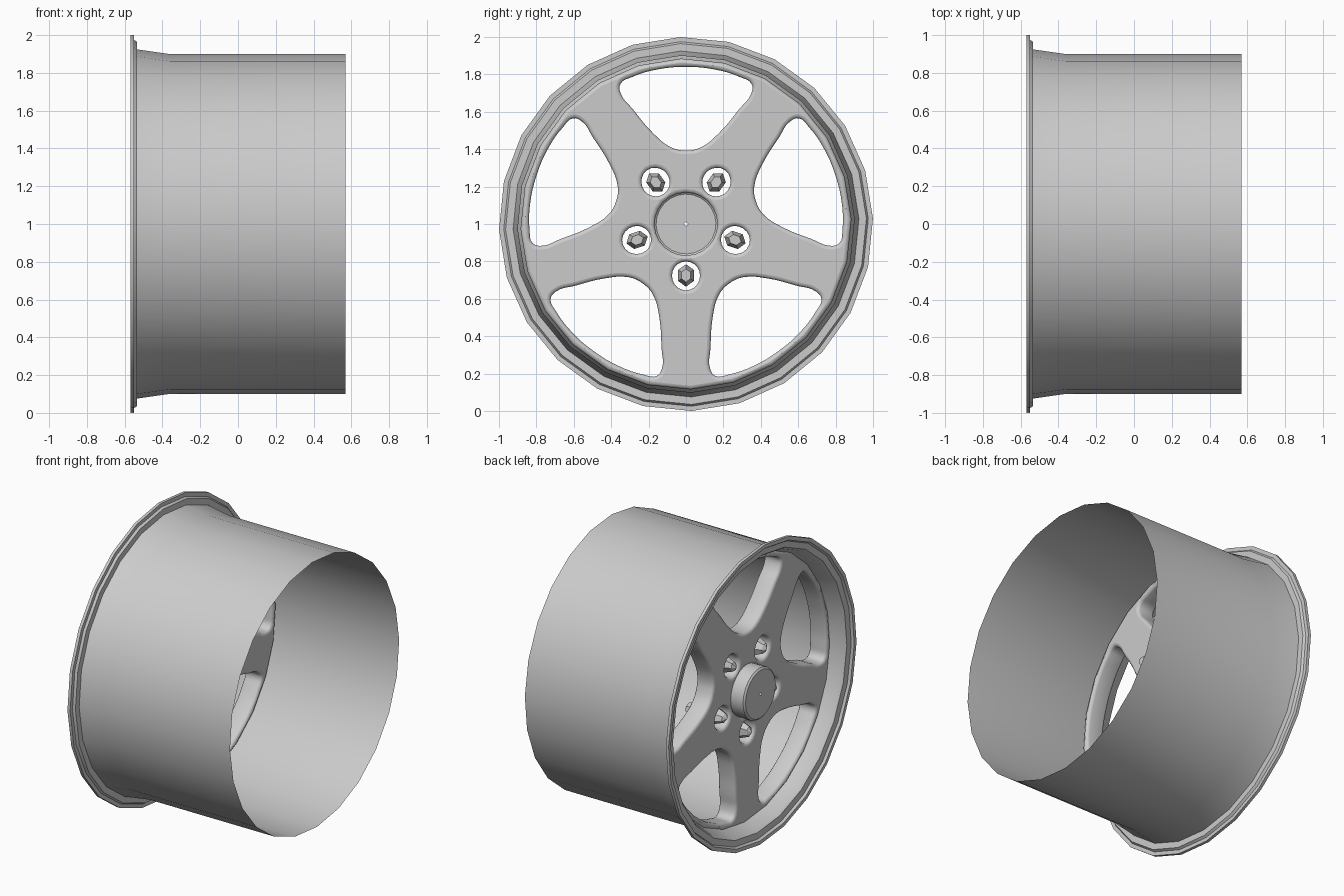
import bpy, bmesh
from math import sin, cos, pi, radians
from mathutils import Matrix

cube = bpy.data.objects.get("Cube")
if cube:
    bpy.data.objects.remove(cube, do_unlink=True)

# One plain grey for the whole wheel
grey = bpy.data.materials.new("light grey")
grey.use_nodes = True
colour = (0.6, 0.6, 0.6, 1)
grey.diffuse_color = colour
grey.node_tree.nodes["Principled BSDF"].inputs["Base Color"].default_value = colour

SIDES = 24
START = radians(-91.7 + 3.4)
SPOKES = 5
STEP = 2 * pi / SPOKES
# Parts are made around local z, which becomes the wheel axle along world x
AXLE = Matrix(((0, 0, 1, 0), (1, 0, 0, 0), (0, 1, 0, 1), (0, 0, 0, 1)))


def finish(obj, smooth=True):
    obj.data.materials.clear()
    obj.data.materials.append(grey)
    bpy.ops.object.select_all(action='DESELECT')
    obj.select_set(True)
    bpy.context.view_layer.objects.active = obj
    if smooth:
        bpy.ops.object.shade_smooth_by_angle(angle=radians(35))


def lathe(name, profile, sides=SIDES, start=START, place=Matrix(), smooth=True):
    """Spin (depth, radius) points around the axle."""
    bm = bmesh.new()
    rings = [[bm.verts.new((r * cos(start + 2 * pi * i / sides),
                            r * sin(start + 2 * pi * i / sides), d))
              for i in range(sides)] for d, r in profile]
    for a, b in zip(rings, rings[1:]):
        for i in range(sides):
            j = (i + 1) % sides
            bm.faces.new((a[i], a[j], b[j], b[i]))
    bmesh.ops.remove_doubles(bm, verts=bm.verts, dist=0.0001)
    bmesh.ops.recalc_face_normals(bm, faces=bm.faces)
    mesh = bpy.data.meshes.new(name)
    bm.to_mesh(mesh)
    bm.free()
    obj = bpy.data.objects.new(name, mesh)
    bpy.context.collection.objects.link(obj)
    obj.matrix_world = AXLE @ place
    finish(obj, smooth)
    return obj


# Thin barrel with stepped flange and inner lip
lathe("barrel", [(0.57, 0.9), (-0.36, 0.9), (-0.535, 0.925), (-0.535, 0.965),
                 (-0.55, 0.975), (-0.55, 1), (-0.57, 1), (-0.57, 0.975),
                 (-0.555, 0.965), (-0.55, 0.925), (-0.53, 0.91), (-0.44, 0.875)])

# Spoked face: a filled outline with window, bolt and centre openings
curve = bpy.data.curves.new("spoked_face", 'CURVE')
curve.dimensions = '2D'
curve.fill_mode = 'BOTH'
curve.extrude = 0.045
curve.bevel_depth = 0.02
curve.offset = -0.02
curve.bevel_resolution = 2


def polygon(radius):
    spline = curve.splines.new('POLY')
    spline.points.add(SIDES - 1)
    for i, p in enumerate(spline.points):
        a = START + 2 * pi * i / SIDES
        p.co = (radius * cos(a), radius * sin(a), 0, 1)
    spline.use_cyclic_u = True


def opening(points, angle, resolution):
    spline = curve.splines.new('BEZIER')
    spline.bezier_points.add(len(points) - 1)
    turn = Matrix.Rotation(angle, 3, 'Z')
    for p, (x, y) in zip(spline.bezier_points, points):
        p.co = turn @ Matrix.Translation((x, y, 0)).translation
        p.handle_left_type = p.handle_right_type = 'AUTO'
    spline.use_cyclic_u = True
    spline.resolution_u = resolution


half = [(0.08, 0.41), (0.18, 0.49), (0.285, 0.615), (0.35, 0.70),
        (0.35, 0.75), (0.29, 0.785), (0.155, 0.826)]
window = [(0, 0.393)] + half + [(0, 0.84)] + [(-x, y) for x, y in reversed(half)]
bolt_hole = [(0.075, -0.275), (0, -0.2), (-0.075, -0.275), (0, -0.355)]

polygon(0.885)
polygon(0.168)
for k in range(SPOKES):
    opening(window, k * STEP, 4)
    opening(bolt_hole, k * STEP, 5)

face = bpy.data.objects.new("spoked_face", curve)
bpy.context.collection.objects.link(face)
face.matrix_world = AXLE @ Matrix.Translation((0, 0, -0.395))
finish(face, smooth=False)
bpy.ops.object.convert(target='MESH')
finish(bpy.context.view_layer.objects.active)

# Centre cap, hollow from behind, with a tiny centre hole
lathe("centre_cap", [(-0.555, 0.01), (-0.555, 0.16), (-0.545, 0.172), (-0.33, 0.172)])

# Faceted bolts floating in their holes
for k in range(SPOKES):
    place = (Matrix.Rotation(k * STEP, 4, 'Z') @ Matrix.Translation((0, -0.275, 0))
             @ Matrix.Diagonal((0.8, 1, 1, 1)))
    lathe(f"bolt_{k + 1}", [(-0.49, 0), (-0.47, 0.035), (-0.41, 0.06), (-0.28, 0.06),
                            (-0.2, 0.035), (-0.2, 0)],
          sides=6, start=pi / 2, place=place, smooth=False)
